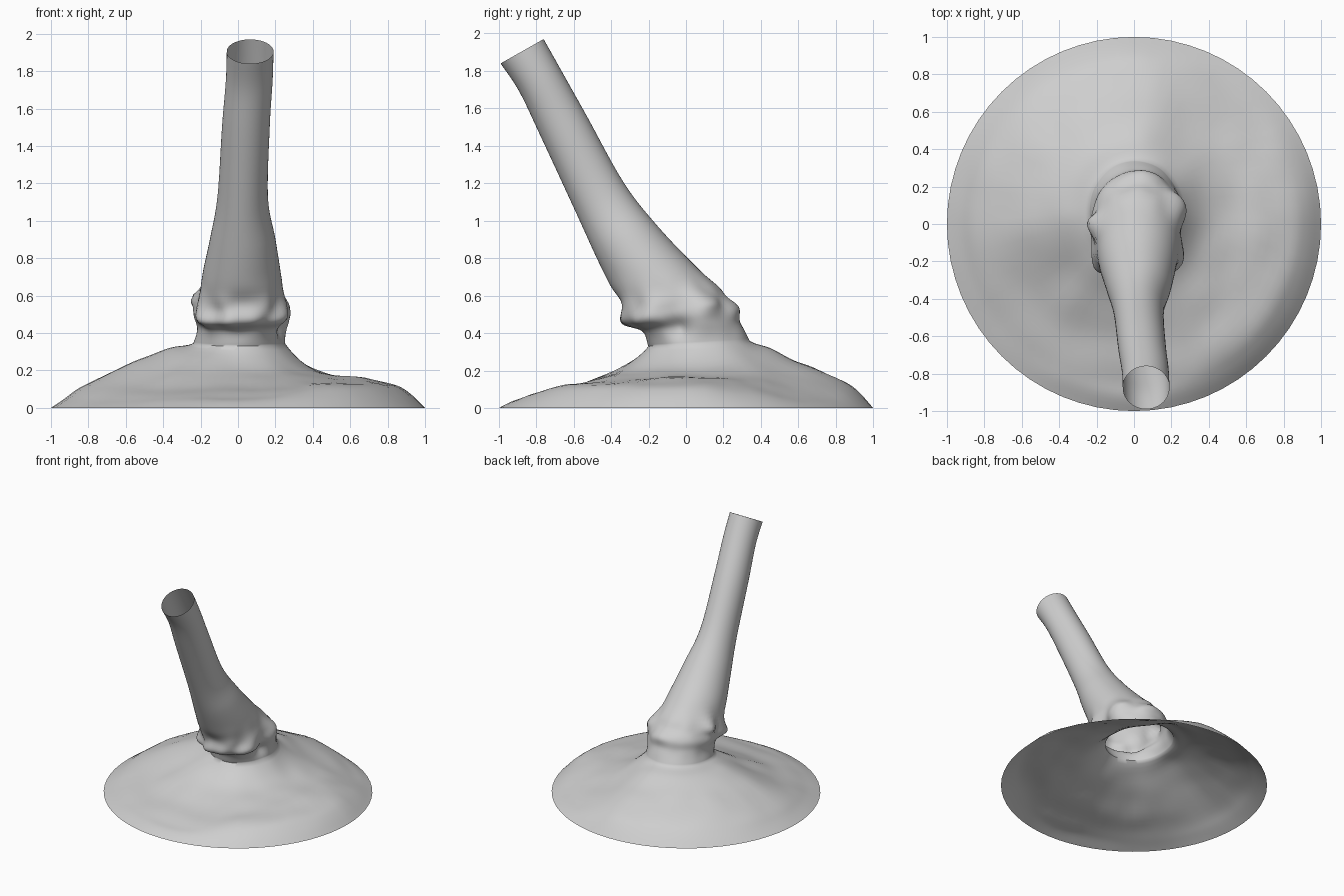
import bpy, bmesh, math
from mathutils import Vector, noise

cube = bpy.data.objects.get("Cube")
if cube:
    bpy.data.objects.remove(cube, do_unlink=True)

SIDES = 64
STEPS = 6

grey = bpy.data.materials.new("plain grey")
grey.use_nodes = True
colour = (0.62, 0.62, 0.62, 1)
grey.diffuse_color = colour
grey.node_tree.nodes["Principled BSDF"].inputs["Base Color"].default_value = colour


def spline(rows, steps):
    """Catmull-Rom interpolation through rows of numbers."""
    result = []
    last = len(rows) - 1
    for i in range(last):
        a, b, c, d = (rows[min(max(i + k, 0), last)] for k in (-1, 0, 1, 2))
        for s in range(steps):
            t = s / steps
            result.append([
                q + t / 2 * (r - p + t * (2 * p - 5 * q + 4 * r - w + t * (3 * (q - r) + w - p)))
                for p, q, r, w in zip(a, b, c, d)])
    return result + [list(rows[last])]


def loft(name, rings):
    """Open shell through a list of closed rings, listed from top to bottom."""
    bm = bmesh.new()
    loops = [[bm.verts.new(p) for p in ring] for ring in rings]
    for upper, lower in zip(loops, loops[1:]):
        for i in range(SIDES):
            j = (i + 1) % SIDES
            bm.faces.new((lower[i], lower[j], upper[j], upper[i]))
    mesh = bpy.data.meshes.new(name)
    bm.to_mesh(mesh)
    bm.free()
    mesh.materials.append(grey)
    obj = bpy.data.objects.new(name, mesh)
    bpy.context.collection.objects.link(obj)
    bpy.ops.object.select_all(action="DESELECT")
    obj.select_set(True)
    bpy.context.view_layer.objects.active = obj
    bpy.ops.object.shade_smooth_by_angle(angle=math.radians(60))


# Trunk sections: front y, z, back y, z, then right and left x
sections = [
    (-.99, 1.84, -.76, 1.97, -.06, .19),
    (-.89, 1.69, -.67, 1.81, -.065, .185),
    (-.78, 1.46, -.53, 1.56, -.085, .17),
    (-.59, 1.05, -.33, 1.2, -.11, .16),
    (-.49, .83, -.15, .97, -.15, .2),
    (-.41, .66, .04, .77, -.19, .23),
    (-.36, .53, .21, .61, -.21, .25),
    (-.34, .45, .27, .54, -.23, .26),
    (-.24, .41, .29, .46, -.22, .25),
    (-.2, .33, .34, .36, -.24, .25),
]

# Knots and hollows on the collar: centre, size, outward push
knots = [
    ((.26, .1, .53), .09, .06),
    ((.26, -.2, .48), .07, .05),
    ((-.22, 0, .59), .06, .06),
    ((-.21, -.2, .46), .07, .03),
    ((.25, -.05, .43), .06, -.04),
    ((0, -.35, .56), .09, -.02),
]

trunk = []
for fy, fz, by, bz, right, left in spline(sections, STEPS):
    centre = Vector(((right + left) / 2, (fy + by) / 2, (fz + bz) / 2))
    side = Vector(((left - right) / 2, 0, 0))
    back = Vector((0, by - fy, bz - fz)) / 2
    ring = []
    for i in range(SIDES):
        a = math.tau * i / SIDES
        p = centre + side * math.cos(a) + back * math.sin(a)
        out = (p - centre).normalized()
        push = sum(h * math.exp(-((p - Vector(c)).length / r) ** 2) for c, r, h in knots)
        rough = .025 * math.exp(-((centre.z - .52) / .12) ** 2)
        ring.append(p + out * (push + rough * noise.noise(p * 9)))
    trunk.append(ring)

# Mound heights from neck to rim, for eight directions starting at the left
radii = (.4, .55, .7, .85, .93)
heights = [
    (.22, .17, .16, .12, .07),
    (.26, .18, .12, .06, .03),
    (.32, .25, .2, .13, .07),
    (.32, .26, .2, .13, .07),
    (.32, .26, .19, .11, .05),
    (.26, .18, .11, .06, .03),
    (.22, .15, .1, .06, .04),
    (.22, .17, .14, .12, .07),
]

# Spokes run from the neck ring out to the rim
spokes = []
for i, start in enumerate(trunk[-1]):
    a = math.tau * i / SIDES
    k = 8 * i / SIDES
    n, f = int(k), k % 1
    f = f * f * (3 - 2 * f)
    rim = Vector((math.cos(a), math.sin(a), 0))
    points = [tuple(trunk[-STEPS][i]), tuple(start)]
    for r, z1, z2 in zip(radii, heights[n], heights[(n + 1) % 8]):
        p = start.lerp(rim, (r - .28) / .72)
        points.append((p.x, p.y, z1 + (z2 - z1) * f))
    points.append(tuple(rim))
    # Gentle lumps that fade out at the neck and rim
    spoke = [Vector(p) for p in spline(points, 4)[5:]]
    for j, p in enumerate(spoke):
        fade = math.sin(math.pi * j / (len(spoke) - 1))
        p.z = max(0, p.z + .01 * fade * noise.noise(Vector((p.x, p.y, 0)) * 6))
    spokes.append(spoke)

loft("trunk_on_mound", trunk + list(zip(*spokes)))
